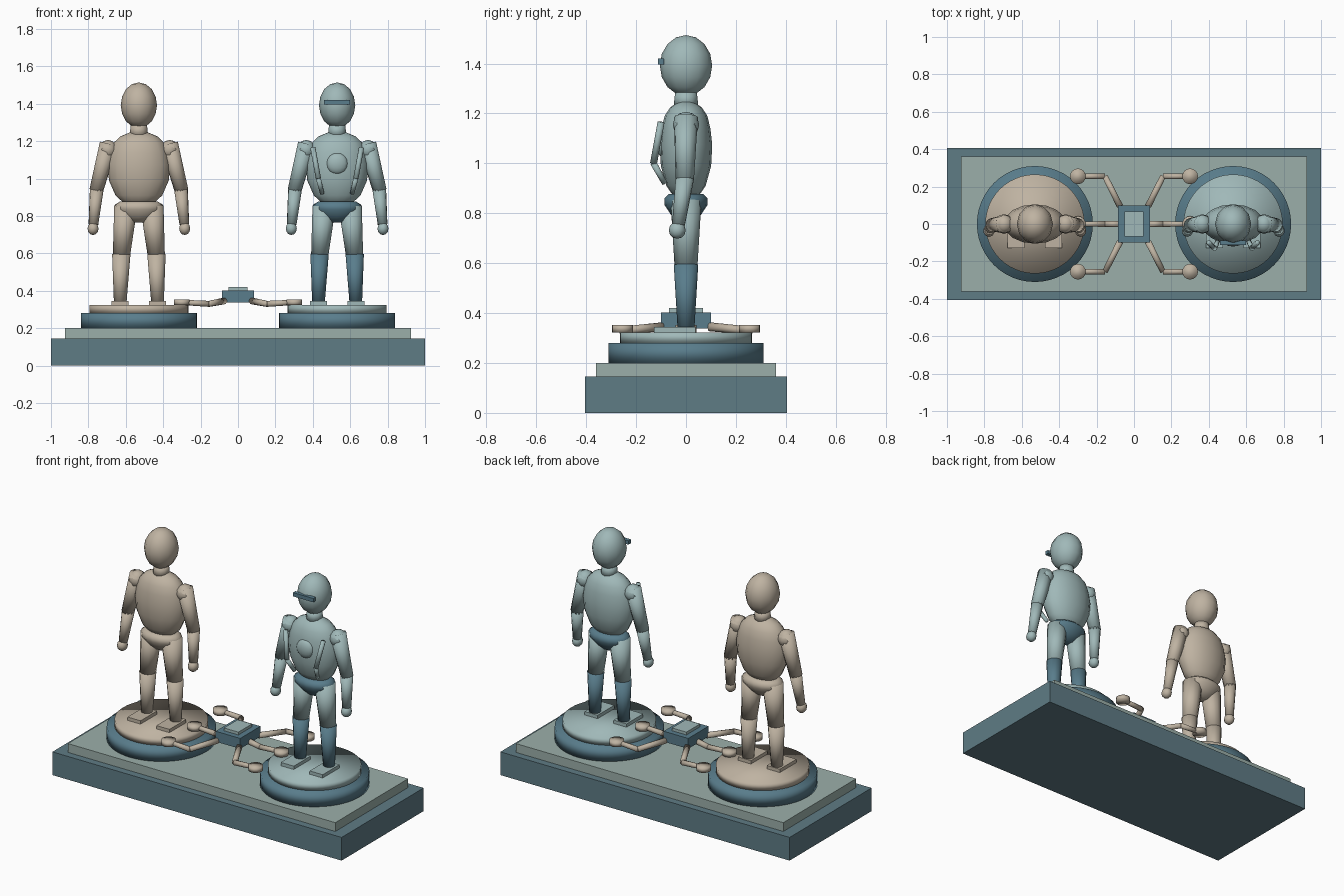
import bpy, bmesh
from math import cos, sin, pi
from mathutils import Vector, Matrix

if "Cube" in bpy.data.objects:
    bpy.data.objects.remove(bpy.data.objects["Cube"], do_unlink=True)


def material(name, rgb):
    m = bpy.data.materials.new(name)
    m.use_nodes = True
    m.diffuse_color = (*rgb, 1)
    m.node_tree.nodes["Principled BSDF"].inputs["Base Color"].default_value = (*rgb, 1)
    return m


SAND = material("sand", (0.52, 0.45, 0.36))
PALE = material("pale teal", (0.35, 0.48, 0.48))
DARK = material("dark teal", (0.10, 0.205, 0.262))
STONE = material("base blue", (0.114, 0.20, 0.235))
SLAB = material("slab grey green", (0.33, 0.43, 0.40))


def finish(name, bm, mat, smooth=True):
    bmesh.ops.recalc_face_normals(bm, faces=bm.faces)
    me = bpy.data.meshes.new(name)
    bm.to_mesh(me)
    bm.free()
    for p in me.polygons:
        p.use_smooth = smooth
    me.materials.append(mat)
    ob = bpy.data.objects.new(name, me)
    bpy.context.collection.objects.link(ob)
    return ob


def box(name, centre, size, mat):
    bm = bmesh.new()
    bmesh.ops.create_cube(bm, size=1)
    bmesh.ops.scale(bm, vec=size, verts=bm.verts)
    bmesh.ops.translate(bm, vec=centre, verts=bm.verts)
    return finish(name, bm, mat, False)


def ball(name, centre, radii, mat, seg=12, rings=8):
    bm = bmesh.new()
    bmesh.ops.create_uvsphere(bm, u_segments=seg, v_segments=rings, radius=1)
    bmesh.ops.scale(bm, vec=radii, verts=bm.verts)
    bmesh.ops.translate(bm, vec=centre, verts=bm.verts)
    return finish(name, bm, mat)


def limb(name, a, b, r1, r2, mat, seg=12):
    """Tapered tube from a to b."""
    a, b = Vector(a), Vector(b)
    bm = bmesh.new()
    bmesh.ops.create_cone(bm, cap_ends=True, segments=seg, radius1=r1, radius2=r2,
                          depth=(b - a).length)
    turn = (b - a).to_track_quat('Z', 'Y').to_matrix().to_4x4()
    bmesh.ops.transform(bm, matrix=Matrix.Translation((a + b) / 2) @ turn, verts=bm.verts)
    return finish(name, bm, mat)


def lathe(name, x, profile, depth, mat, seg=16):
    """Stacked elliptical rings from (radius, z) pairs, depth squashes y."""
    bm = bmesh.new()
    rings = [[bm.verts.new((x + r * cos(2 * pi * i / seg), depth * r * sin(2 * pi * i / seg), z))
              for i in range(seg)] for r, z in profile]
    for lo, hi in zip(rings, rings[1:]):
        for i in range(seg):
            j = (i + 1) % seg
            bm.faces.new((lo[i], lo[j], hi[j], hi[i]))
    bm.faces.new(rings[0])
    bm.faces.new(rings[-1])
    return finish(name, bm, mat)


# Stepped plinth
box("plinth_base", (0, 0, 0.0725), (2, 0.81, 0.145), STONE)
box("plinth_slab", (0, 0, 0.1725), (1.85, 0.72, 0.055), SLAB)

TORSO = [(0.06, 0.85), (0.125, 0.91), (0.16, 0.99), (0.167, 1.075),
         (0.155, 1.14), (0.136, 1.19), (0.10, 1.225), (0.04, 1.25)]
PELVIS = [(0.045, 0.765), (0.09, 0.795), (0.128, 0.835), (0.128, 0.86), (0.10, 0.878)]


def figure(x, tag, skin, trim):
    # Round stand
    limb(tag + "_stand_lower", (x, 0, 0.20), (x, 0, 0.28), 0.31, 0.31, DARK, 48)
    limb(tag + "_stand_upper", (x, 0, 0.28), (x, 0, 0.323), 0.265, 0.265, skin, 48)
    # Head and body
    ball(tag + "_head", (x, 0, 1.392), (0.097, 0.105, 0.122), skin)
    limb(tag + "_neck", (x, 0, 1.225), (x, 0, 1.29), 0.05, 0.043, skin)
    lathe(tag + "_torso", x, TORSO, 0.63, skin)
    lathe(tag + "_pelvis", x, PELVIS, 0.68, trim)
    for side, s in (("left", 1), ("right", -1)):
        n = tag + "_" + side

        def at(dx, y, z):
            return (x + s * dx, y, z)
        # Leg
        limb(n + "_thigh", at(0.07, 0, 0.85), at(0.093, 0, 0.59), 0.062, 0.046, skin)
        limb(n + "_shin", at(0.094, 0, 0.595), at(0.10, 0, 0.325), 0.049, 0.033, trim)
        box(n + "_foot", at(0.10, -0.045, 0.333), (0.09, 0.165, 0.022), skin)
        # Arm
        ball(n + "_shoulder", at(0.165, 0, 1.155), (0.05, 0.053, 0.052), skin, 10, 6)
        limb(n + "_upper_arm", at(0.162, 0, 1.185), at(0.228, -0.005, 0.935), 0.048, 0.037, skin)
        limb(n + "_forearm", at(0.225, -0.004, 0.945), at(0.243, -0.03, 0.755), 0.037, 0.026, skin)
        ball(n + "_hand", at(0.245, -0.035, 0.732), (0.031, 0.034, 0.034), skin, 10, 6)


figure(-0.53, "plain_figure", SAND, SAND)
figure(0.53, "suited_figure", PALE, DARK)

# Suit details
box("visor", (0.53, -0.101, 1.408), (0.14, 0.024, 0.024), DARK)
ball("chest_dome", (0.53, -0.09, 1.08), (0.058, 0.03, 0.058), PALE, 16, 8)
for side, s in (("left", 1), ("right", -1)):
    top, mid, low = [(0.53 + s * dx, y, z) for dx, y, z in
                     ((0.13, -0.10, 1.165), (0.10, -0.13, 1.0), (0.08, -0.085, 0.92))]
    limb(side + "_upper_hose", top, mid, 0.014, 0.014, PALE, 8)
    limb(side + "_lower_hose", mid, low, 0.014, 0.012, PALE, 8)

# Six-legged machine between the stands
box("machine_body", (0, 0, 0.37), (0.17, 0.20, 0.065), DARK)
box("machine_lid", (0, 0, 0.41), (0.10, 0.135, 0.02), PALE)
for s in (-1, 1):
    for row, k in (("front", -1), ("middle", 0), ("back", 1)):
        n = ("left_" if s > 0 else "right_") + row
        hip = (s * 0.075, k * 0.095, 0.345)
        knee = (s * 0.155, k * 0.255, 0.33)
        foot = (s * 0.30, k * 0.255, 0.338)
        limb(n + "_machine_thigh", hip, knee, 0.018, 0.016, SAND, 10)
        limb(n + "_machine_shin", knee, foot, 0.016, 0.014, SAND, 10)
        limb(n + "_machine_foot", (foot[0], foot[1], 0.323), (foot[0], foot[1], 0.352),
             0.042, 0.042, SAND, 16)
